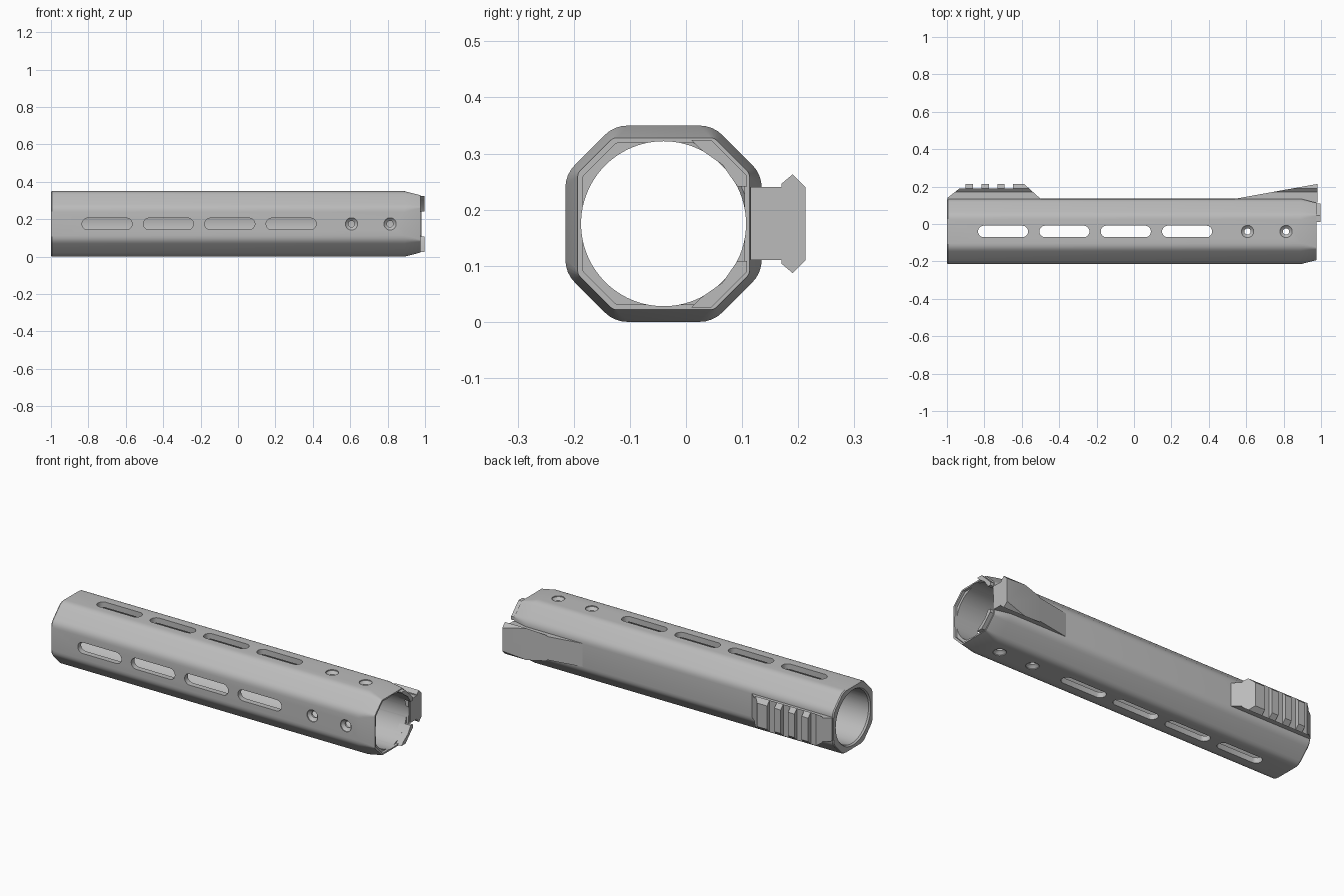
import bpy, bmesh, math
from mathutils import Vector, Matrix

cube = bpy.data.objects.get("Cube")
if cube:
    bpy.data.objects.remove(cube)

CY, CZ = -0.04, 0.175      # bore axis
BORE = 0.147

grey = bpy.data.materials.new("satin grey")
grey.use_nodes = True
grey.diffuse_color = (0.5, 0.5, 0.5, 1)
grey.node_tree.nodes["Principled BSDF"].inputs["Base Color"].default_value = (0.5, 0.5, 0.5, 1)


def loft(name, rings):
    """Closed solid through rings of equal point count."""
    bm = bmesh.new()
    rows = [[bm.verts.new(p) for p in r] for r in rings]
    for a, b in zip(rows, rows[1:]):
        for i in range(len(a)):
            j = (i + 1) % len(a)
            bm.faces.new((a[i], a[j], b[j], b[i]))
    bm.faces.new(rows[0])
    bm.faces.new(rows[-1])
    bmesh.ops.recalc_face_normals(bm, faces=bm.faces)
    me = bpy.data.meshes.new(name)
    bm.to_mesh(me)
    bm.free()
    me.materials.append(grey)
    ob = bpy.data.objects.new(name, me)
    bpy.context.collection.objects.link(ob)
    return ob


def along_x(name, pts, x0, x1):
    return loft(name, [[(x, y, z) for y, z in pts] for x in (x0, x1)])


def boolean(ob, cutter, op="DIFFERENCE"):
    mod = ob.modifiers.new("cut", "BOOLEAN")
    mod.operation, mod.object, mod.solver = op, cutter, "EXACT"
    bpy.context.view_layer.objects.active = ob
    bpy.ops.object.modifier_apply(modifier=mod.name)
    bpy.data.objects.remove(cutter)


def octagon(x, half, corner, fillet):
    """Octagon across the bore axis with filleted corners."""
    pts = []
    for q in range(4):
        rot = Matrix.Rotation(q * math.pi / 2, 2)
        pts += [rot @ Vector((half, corner)), rot @ Vector((corner, half))]
    ring = []
    for i, p in enumerate(pts):
        a = p + (pts[i - 1] - p).normalized() * fillet
        b = p + (pts[(i + 1) % 8] - p).normalized() * fillet
        for t in (0, 0.25, 0.5, 0.75, 1):
            q = a * (1 - t) ** 2 + p * 2 * t * (1 - t) + b * t * t
            ring.append((x, CY + q.x, CZ + q.y))
    return ring


def circle(x, r, n=96):
    return [(x, CY + r * math.cos(2 * math.pi * i / n), CZ + r * math.sin(2 * math.pi * i / n))
            for i in range(n)]


def stadium(x, length, r, depth, direction):
    """Rounded slot outline on the side facing the given direction."""
    ring = []
    for i in range(24):
        a = 2 * math.pi * (i + 0.5) / 24
        u = math.copysign(length / 2 - r, math.cos(a)) + r * math.cos(a) if length > 2 * r else r * math.cos(a)
        v = r * math.sin(a)
        if direction == "front":
            ring.append((x + u, CY - depth, CZ + v))
        else:
            ring.append((x + u, CY + v, CZ + (depth if direction == "top" else -depth)))
    return ring


# Octagonal body, tapered at the muzzle end
body = loft("handguard_body", [octagon(-1, 0.171, 0.086, 0.025),
                               octagon(-0.994, 0.175, 0.088, 0.025),
                               octagon(0.89, 0.175, 0.088, 0.025),
                               octagon(0.976, 0.153, 0.09, 0.006)])
boolean(body, loft("bore_cutter", [circle(-1.1, BORE), circle(1.1, BORE)]))
boolean(body, loft("rear_chamfer_cutter", [circle(-1.01, 0.161), circle(-0.99, BORE - 0.001)]))
boolean(body, loft("muzzle_recess_cutter", [octagon(0.962, 0.144, 0.084, 0.004),
                                            octagon(1.05, 0.144, 0.084, 0.004)]))

# Slots and countersunk holes on the front, top and bottom
for side in ("front", "top", "bottom"):
    for i in range(4):
        x = -0.7 + i * 0.328
        boolean(body, loft("slot_cutter", [stadium(x, 0.268, 0.031, d, side) for d in (0.1, 0.2)]))
    for x in (0.607, 0.813):
        boolean(body, loft("hole_cutter", [stadium(x, 0, r, d, side) for r, d in
                                           ((0.017, 0.1), (0.017, 0.156), (0.026, 0.162),
                                            (0.033, 0.17), (0.033, 0.2))]))

# Rail cross-section shared by the two back rails
half_rail = [(0.115, 0.065), (0.17, 0.065), (0.17, 0.071), (0.19, 0.088), (0.213, 0.065)]
rail_profile = [(y, CZ + h) for y, h in half_rail] + [(y, CZ - h) for y, h in reversed(half_rail)]


def rail(name, outline):
    """Rail section trimmed to a side outline given in x and y."""
    ob = along_x(name, rail_profile, -1.2, 1.2)
    trim = loft("trim", [[(x, y, z) for x, y in outline] for z in (-0.1, 0.5)])
    boolean(ob, trim, "INTERSECT")
    return ob


# Rear rail with ramps at both ends and cross notches
rear = rail("rear_rail", [(-0.997, 0.1), (-0.997, 0.14), (-0.9, 0.216), (-0.59, 0.216),
                          (-0.5, 0.135), (-0.5, 0.1)])
for i in range(4):
    x = -0.92 + i * 0.084
    x0 = x + 0.06
    if i < 3:
        boolean(rear, loft("notch", [[(a, b, z) for a, b in ((x0, 0.19), (x0 + 0.045, 0.19),
                                                             (x0 + 0.045, 0.3), (x0, 0.3))]
                                     for z in (-0.1, 0.5)]))
boolean(rear, loft("rear_step", [[(a, b, z) for a, b in ((-1.1, 0.19), (-0.9, 0.19),
                                                         (-0.9, 0.3), (-1.1, 0.3))]
                                 for z in (-0.1, 0.5)]))

# Muzzle rail block with a long sloping face
front = rail("muzzle_rail", [(0.5, 0.1), (0.53, 0.133), (0.98, 0.214), (0.98, 0.1)])

# Locating ears on the two back diagonals
ear = [(0.05, 0.149), (0.085, 0.149), (0.149, 0.085), (0.149, 0.066),
       (0.132, 0.066), (0.105, 0.105), (0.068, 0.131)]
ears = [along_x(n, [(CY + a, CZ + s * b) for a, b in ear], 0.93, 0.998)
        for n, s in (("upper_ear", 1), ("lower_ear", -1))]

# Smooth shading with crisp edges
for ob in [body, rear, front] + ears:
    bpy.ops.object.select_all(action="DESELECT")
    ob.select_set(True)
    bpy.context.view_layer.objects.active = ob
    bpy.ops.object.shade_smooth_by_angle(angle=math.radians(25))
